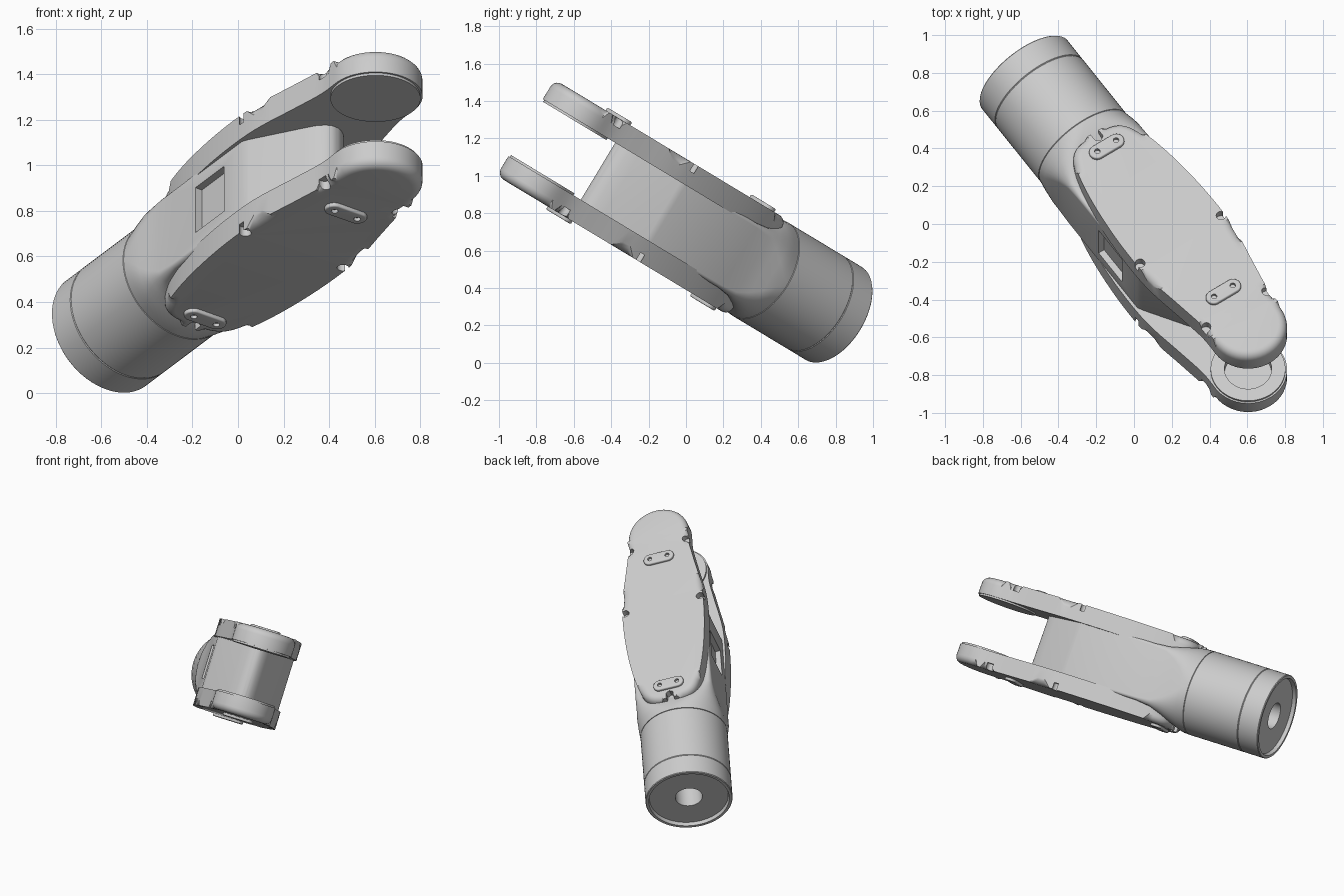
import bpy, bmesh, math
from mathutils import Matrix, Vector

old = bpy.data.objects.get("Cube")
if old:
    bpy.data.objects.remove(old, do_unlink=True)

# Local frame: u along the arm, v across, w through the fork plates
U = Vector((0.567, -0.7056, 0.4255)).normalized()
W = Vector((0, 0.5164, 0.8563)).normalized()
V = W.cross(U).normalized()
FRAME = Matrix((U, V, W)).transposed().to_4x4()
FRAME.translation = (-0.581, 0.794, 0.262)

grey = bpy.data.materials.new("grey")
grey.use_nodes = True
GREY = (0.6, 0.6, 0.6, 1)
grey.diffuse_color = GREY
grey.node_tree.nodes["Principled BSDF"].inputs["Base Color"].default_value = GREY


def finish(name, bm):
    bmesh.ops.recalc_face_normals(bm, faces=bm.faces)
    mesh = bpy.data.meshes.new(name)
    bm.to_mesh(mesh)
    bm.free()
    mesh.materials.append(grey)
    ob = bpy.data.objects.new(name, mesh)
    bpy.context.collection.objects.link(ob)
    ob.matrix_world = FRAME
    return ob


def loft(name, rings):
    """Skin a list of equal-length point rings and cap both ends."""
    bm = bmesh.new()
    rows = [[bm.verts.new(p) for p in ring] for ring in rings]
    n = len(rows[0])
    for a, b in zip(rows, rows[1:]):
        for i in range(n):
            j = (i + 1) % n
            bm.faces.new((a[i], a[j], b[j], b[i]))
    bm.faces.new(rows[0])
    bm.faces.new(rows[-1])
    return finish(name, bm)


def prism(name, outline, w0, w1, bevel=0.0):
    """Extrude a (u, v) outline from w0 to w1, rounding the w1 rim."""
    bm = bmesh.new()
    base = bm.faces.new([bm.verts.new((u, v, w0)) for u, v in outline])
    ext = bmesh.ops.extrude_face_region(bm, geom=[base], use_keep_orig=True)
    top = [g for g in ext["geom"] if isinstance(g, bmesh.types.BMVert)]
    for vert in top:
        vert.co.z = w1
    if bevel:
        rim = [e for e in bm.edges if all(x in top for x in e.verts)]
        bmesh.ops.bevel(bm, geom=rim, offset=bevel, segments=5, profile=0.5,
                        affect='EDGES', clamp_overlap=True)
    return finish(name, bm)


def circle(u, v, r, n=32):
    return [(u + r * math.cos(2 * math.pi * i / n),
             v + r * math.sin(2 * math.pi * i / n)) for i in range(n)]


def stadium(u, half, r):
    """Pill outline, long across the arm."""
    pts = []
    for i in range(24):
        a = 2 * math.pi * (i + 0.5) / 24
        pts.append((u + r * math.cos(a),
                    r * math.sin(a) + math.copysign(half, math.sin(a))))
    return pts


def cut(ob, cutters):
    for c in cutters:
        c.hide_render = True
        m = ob.modifiers.new("cut", 'BOOLEAN')
        m.object, m.solver = c, 'EXACT'
        bpy.context.view_layer.objects.active = ob
        bpy.ops.object.modifier_apply(modifier=m.name)
        bpy.data.objects.remove(c, do_unlink=True)


def section(u, hv, hw, r):
    """Rounded rectangle across the arm."""
    pts = []
    for q, (sv, sw) in enumerate(((1, 1), (-1, 1), (-1, -1), (1, -1))):
        for i in range(13):
            a = math.pi / 2 * (q + i / 12)
            pts.append((u, sv * (hv - r) + r * math.cos(a),
                        sw * (hw - r) + r * math.sin(a)))
    return pts


def smooth_path(pts, steps=5):
    """Catmull-Rom curve through the points."""
    p = [Vector(x) for x in pts]
    p = [2 * p[0] - p[1]] + p + [2 * p[-1] - p[-2]]
    out = []
    for a, b, c, d in zip(p, p[1:], p[2:], p[3:]):
        for i in range(steps):
            t = i / steps
            out.append(0.5 * (2 * b + (c - a) * t + (2 * a - 5 * b + 4 * c - d) * t ** 2
                              + (3 * b - a - 3 * c + d) * t ** 3))
    return [tuple(x) for x in out] + [pts[-1]]


parts = []

# Round sleeve with recessed end, centre bore and a seam groove
sleeve = [(0.3, 0.001), (0.3, 0.09), (0.025, 0.09), (0.025, 0.262), (0, 0.268),
          (0, 0.286), (0.005, 0.29), (0.146, 0.29), (0.15, 0.287), (0.154, 0.29),
          (0.555, 0.29), (0.56, 0.286), (0.562, 0.28)]
parts.append(loft("sleeve", [[(u, *p) for p in circle(0, 0, r, 72)] for u, r in sleeve]))

# Body blends from round to a box and ends in a blunt wedge
body_sections = [(0.56, 0.29, 0.29, 0.289), (0.61, 0.29, 0.285, 0.25),
                 (0.67, 0.283, 0.262, 0.17), (0.73, 0.273, 0.235, 0.1),
                 (0.8, 0.267, 0.21, 0.04), (0.9, 0.265, 0.2, 0.02),
                 (1.44, 0.265, 0.2, 0.015), (1.47, 0.25, 0.2, 0.015),
                 (1.69, 0.105, 0.2, 0.015), (1.74, 0.07, 0.2, 0.015),
                 (1.765, 0.04, 0.2, 0.015), (1.775, 0.016, 0.2, 0.015)]
body = loft("body", [section(*s) for s in body_sections])
window = prism("window_cutter", [(1.08, -0.4), (1.3, -0.4), (1.3, -0.23), (1.08, -0.23)],
               -0.11, 0.12)
cut(body, [window])
parts.append(body)

# Fork plate outline: half a side, then the round tip, then mirrored
PIN, TIP = 2.09, 0.207
side = smooth_path([(0.655, 0.0), (0.665, 0.11), (0.72, 0.18), (0.85, 0.225), (1.05, 0.26),
                    (1.3, 0.28), (1.55, 0.276), (1.8, 0.235), (1.97, 0.208), (PIN, TIP)])
tip = [(PIN + TIP * math.sin(a), TIP * math.cos(a))
       for a in (math.pi / 2 * i / 12 for i in range(1, 13))]
half = side + tip
outline = half + [(u, -v) for u, v in half[-2:0:-1]]

for s, label in ((1, "upper"), (-1, "lower")):
    plate = prism(label + "_fork_plate", outline, s * 0.178, s * 0.3, 0.045)
    # Screw notches around the rim and the cable slot at the rear
    cutters = [prism("notch_cutter", circle(u, sv * v, 0.026, 20), s * 0.255, s * 0.4)
               for u, v in ((1.46, 0.26), (1.98, 0.195)) for sv in (1, -1)]
    cutters.append(prism("slot_cutter", [(0.6, -0.025), (0.7, -0.025), (0.715, 0),
                                         (0.7, 0.025), (0.6, 0.025)], s * 0.25, s * 0.4))
    if s < 0:
        cutters.append(prism("bore_cutter", circle(PIN, 0, 0.125, 48), s * 0.1, s * 0.215))
    cut(plate, cutters)
    parts.append(plate)

    # Bearing face on the inside of the tip
    face = prism(label + "_bearing_face", circle(PIN, 0, 0.198, 56), s * 0.19, s * 0.166)
    if s < 0:
        cut(face, [prism("bore_cutter", circle(PIN, 0, 0.125, 48), s * 0.1, s * 0.25)])
    parts.append(face)

    # Pill-shaped pads with two screw holes
    for u, place in ((0.77, "rear"), (1.86, "front")):
        pad = prism(f"{label}_{place}_pad", stadium(u, 0.062, 0.042), s * 0.28, s * 0.318, 0.008)
        cut(pad, [prism("hole_cutter", circle(u, v, 0.015, 16), s * 0.302, s * 0.4)
                  for v in (-0.06, 0.06)])
        parts.append(pad)

# Smooth shading with crisp edges
bpy.ops.object.select_all(action='DESELECT')
for ob in parts:
    ob.select_set(True)
bpy.context.view_layer.objects.active = parts[0]
bpy.ops.object.shade_smooth_by_angle(angle=math.radians(35))
